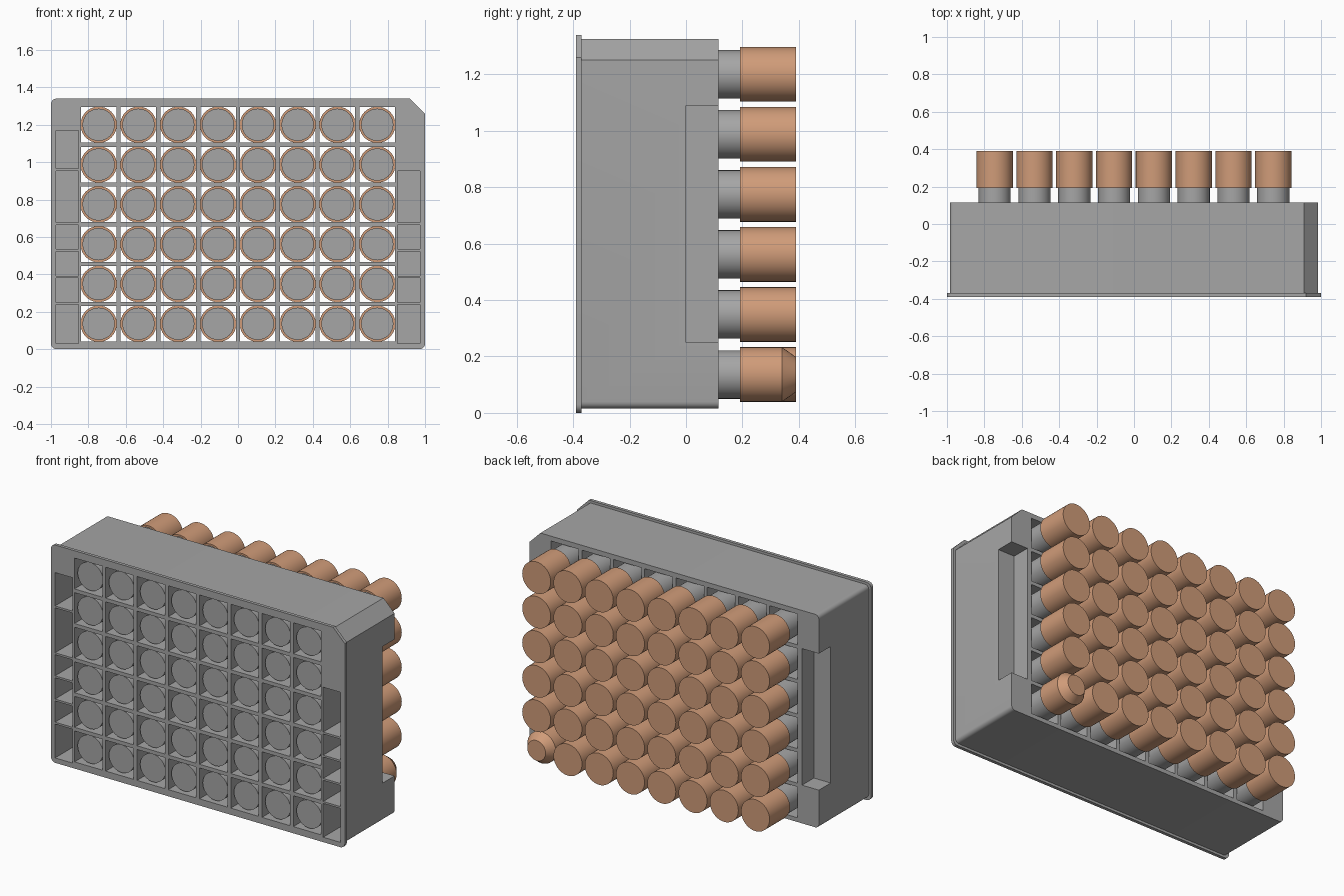
import bpy, bmesh, math
from mathutils import Matrix, Vector

if "Cube" in bpy.data.objects:
    bpy.data.objects.remove(bpy.data.objects["Cube"], do_unlink=True)

COLS, ROWS = 8, 6
PITCH = 0.2128
X0, Z0 = -0.745, 0.136
CELL = 0.19
BACK = 0.115


def material(name, rgb):
    m = bpy.data.materials.new(name)
    m.use_nodes = True
    m.diffuse_color = (*rgb, 1)
    m.node_tree.nodes["Principled BSDF"].inputs["Base Color"].default_value = (*rgb, 1)
    return m


grey = material("plastic grey", (0.38, 0.38, 0.38))
copper = material("copper orange", (0.63, 0.33, 0.19))


def to_mesh(bm, name, mat, smooth=True):
    bmesh.ops.recalc_face_normals(bm, faces=bm.faces)
    me = bpy.data.meshes.new(name)
    bm.to_mesh(me)
    bm.free()
    me.materials.append(mat)
    if smooth:
        me.shade_smooth()
        me.set_sharp_from_angle(angle=math.radians(30))
    return me


def add(name, me, loc=(0, 0, 0)):
    ob = bpy.data.objects.new(name, me)
    ob.location = loc
    bpy.context.collection.objects.link(ob)
    return ob


def slab(name, half, z_low, z_high, y_front, y_back, cut, radius):
    """Rounded outline with one clipped upper corner, extruded front to back."""
    bm = bmesh.new()
    outline = [(-half, z_low), (half, z_low), (half, z_high - cut),
               (half - cut, z_high), (-half, z_high)]
    vs = [bm.verts.new((x, y_front, z)) for x, z in outline]
    bm.faces.new(vs)
    bmesh.ops.bevel(bm, geom=[vs[0], vs[1], vs[4]], offset=radius, segments=5,
                    profile=0.5, affect='VERTICES')
    out = bmesh.ops.extrude_face_region(bm, geom=bm.faces[:])
    moved = [g for g in out["geom"] if isinstance(g, bmesh.types.BMVert)]
    bmesh.ops.translate(bm, verts=moved, vec=(0, y_back - y_front, 0))
    return add(name, to_mesh(bm, name, grey))


def box(bm, x, y, z):
    """Box spanning the given (low, high) ranges."""
    size = [b - a for a, b in (x, y, z)]
    mid = Vector([(a + b) / 2 for a, b in (x, y, z)])
    bmesh.ops.create_cube(bm, size=1,
                          matrix=Matrix.Translation(mid) @ Matrix.Diagonal((*size, 1)))


def drum(bm, r_front, r_back, y0, y1):
    """Cylinder or cone along y."""
    bmesh.ops.create_cone(
        bm, cap_ends=True, segments=40, radius1=r_front, radius2=r_back, depth=y1 - y0,
        matrix=Matrix.Translation((0, (y0 + y1) / 2, 0)) @ Matrix.Rotation(-math.pi / 2, 4, 'X'))


centres = [(X0 + c * PITCH, Z0 + r * PITCH) for c in range(COLS) for r in range(ROWS)]

# Openings: through cells, front side pockets and rear grip notches
bm = bmesh.new()
h = CELL / 2
for x, z in centres:
    box(bm, (x - h, x + h), (-0.6, 0.3), (z - h, z + h))
pockets = [(0.03, 0.238), (0.25, 0.38), (0.392, 0.523), (0.535, 0.665),
           (0.677, 0.953), (0.965, 1.17)]
for side in (-1, 1):
    for low, high in pockets[:6 if side < 0 else 5]:
        box(bm, sorted((side * 0.853, side * 0.972)), (-0.6, -0.02), (low, high))
    box(bm, sorted((side * 0.87, side * 1.2)), (0, 0.3), (0.25, 1.09))
cutter = add("opening_cutter", to_mesh(bm, "opening_cutter", grey, False))
cutter.hide_render = True

# Rack body and the thin rim around its front
body = slab("rack_body", 0.985, 0.015, 1.325, -0.37, BACK, 0.075, 0.025)
rim = slab("front_rim", 1.0, 0.0, 1.34, -0.39, -0.37, 0.08, 0.03)
for ob in (body, rim):
    mod = ob.modifiers.new("openings", 'BOOLEAN')
    mod.operation = 'DIFFERENCE'
    mod.solver = 'EXACT'
    mod.object = cutter
    bpy.context.view_layer.objects.active = ob
    bpy.ops.object.modifier_apply(modifier=mod.name)
bpy.data.objects.remove(cutter, do_unlink=True)

# Tubes and caps, sharing meshes
bm = bmesh.new()
drum(bm, 0.086, 0.086, -0.372, 0.195)
tube_mesh = to_mesh(bm, "tube", grey)

bm = bmesh.new()
drum(bm, 0.097, 0.097, 0.192, 0.39)
cap_mesh = to_mesh(bm, "cap", copper)

# The lower corner cap has a tapered end
bm = bmesh.new()
drum(bm, 0.097, 0.097, 0.192, 0.34)
drum(bm, 0.097, 0.062, 0.34, 0.39)
inner = [f for f in bm.faces if len(f.verts) > 4 and abs(f.calc_center_median().y - 0.34) < 0.001]
bmesh.ops.delete(bm, geom=inner, context='FACES_ONLY')
bmesh.ops.remove_doubles(bm, verts=bm.verts[:], dist=0.0005)
tapered_mesh = to_mesh(bm, "tapered_cap", copper)

corner = (X0 + (COLS - 1) * PITCH, Z0)
for x, z in centres:
    add("tube", tube_mesh, (x, 0, z))
    if (x, z) == corner:
        add("tapered_cap", tapered_mesh, (x, 0, z))
    else:
        add("cap", cap_mesh, (x, 0, z))
